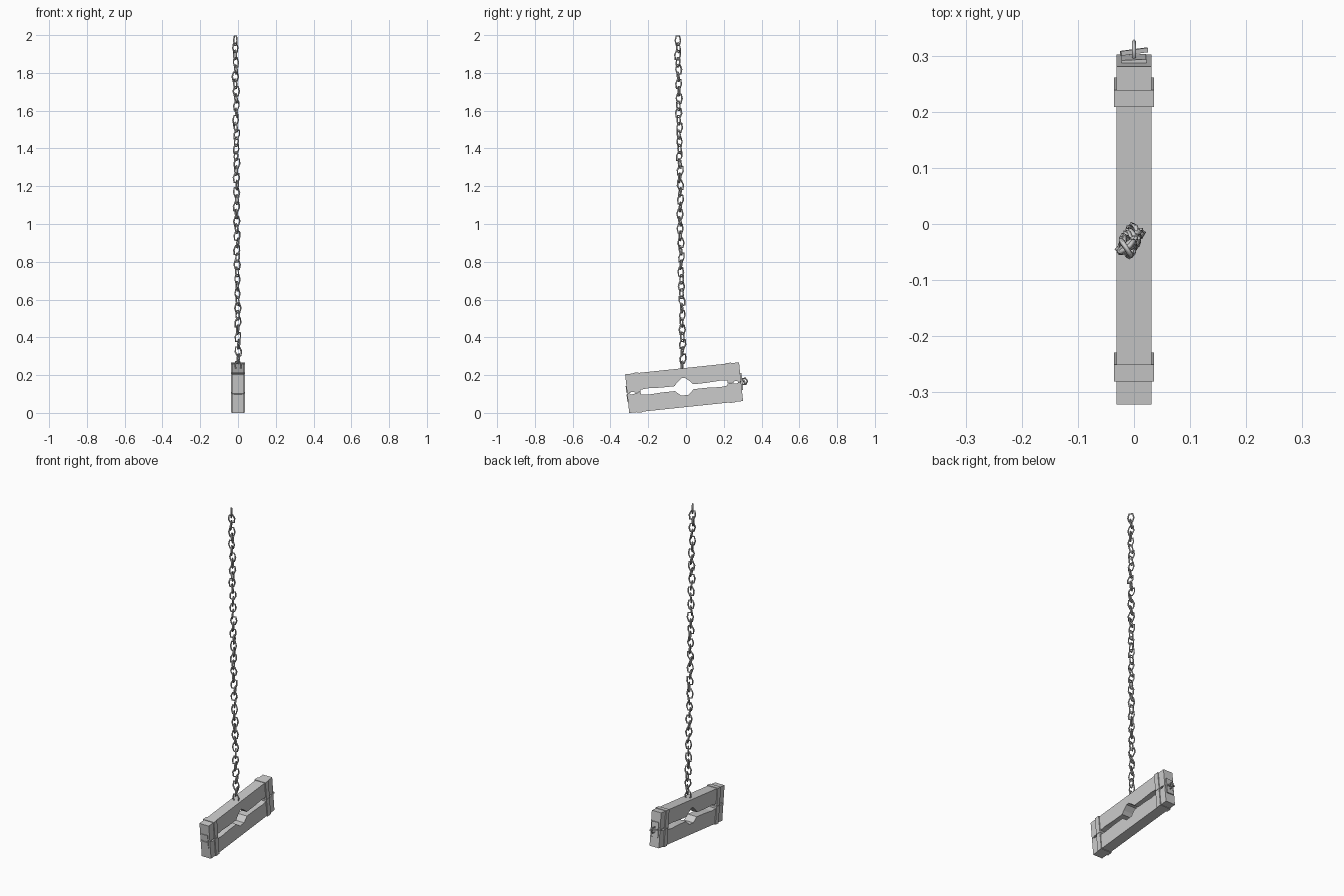
import bpy, bmesh, math, random
from mathutils import Matrix, Vector, Euler

if "Cube" in bpy.data.objects:
    bpy.data.objects.remove(bpy.data.objects["Cube"])

random.seed(4)
# local frame of the tilted board: x thickness, y length, z height
BOARD = Matrix.Translation((0, -0.01, 0.1335)) @ Matrix.Rotation(math.radians(6), 4, 'X')


def add_mesh(name, bm, matrix):
    bmesh.ops.recalc_face_normals(bm, faces=bm.faces)
    me = bpy.data.meshes.new(name)
    bm.to_mesh(me)
    bm.free()
    ob = bpy.data.objects.new(name, me)
    bpy.context.collection.objects.link(ob)
    me.transform(matrix)
    return ob


def plank(name, profile, half):
    bm = bmesh.new()
    face = bm.faces.new([bm.verts.new((-half, y, z)) for y, z in profile])
    out = bmesh.ops.extrude_face_region(bm, geom=[face])
    bmesh.ops.translate(bm, vec=(2 * half, 0, 0),
                        verts=[g for g in out['geom'] if isinstance(g, bmesh.types.BMVert)])
    return add_mesh(name, bm, BOARD)


def box(name, loc, size, rot=(0, 0, 0)):
    bm = bmesh.new()
    bmesh.ops.create_cube(bm, size=1)
    m = Matrix.Translation(loc) @ Euler(rot).to_matrix().to_4x4() @ Matrix.Diagonal((*size, 1))
    return add_mesh(name, bm, BOARD @ m)


def wire(name, loops, radius):
    cu = bpy.data.curves.new(name, 'CURVE')
    cu.dimensions = '3D'
    cu.bevel_depth = radius
    cu.bevel_resolution = 0
    for pts in loops:
        sp = cu.splines.new('POLY')
        sp.points.add(len(pts) - 1)
        for p, co in zip(sp.points, pts):
            p.co = (*co, 1)
        sp.use_cyclic_u = True
    ob = bpy.data.objects.new(name, cu)
    bpy.context.collection.objects.link(ob)
    bpy.ops.object.select_all(action='DESELECT')
    ob.select_set(True)
    bpy.context.view_layer.objects.active = ob
    bpy.ops.object.convert(target='MESH')
    bpy.context.object.name = name


# two planks: wrist slots at the sides, neck opening in the middle
def edge(s, neck):
    side = [(0.303, 0.001), (0.288, 0.001), (0.284, 0.006), (0.266, 0.006), (0.262, 0.001),
            (0.24, 0.001), (0.236, 0.012), (0.195, 0.017), (0.12, 0.013), (0.05, 0.013)]
    pts = side + neck + [(-y, z) for y, z in reversed(side)]
    pts += [(-0.303, 0.103), (0.303, 0.103)]
    return [(y, s * z) for y, z in pts]


plank("upper_plank", edge(1, [(0.035, 0.03), (0.008, 0.052), (-0.008, 0.052), (-0.035, 0.03)]), 0.031)
plank("lower_plank", edge(-1, [(0.02, 0.04), (-0.02, 0.04)]), 0.031)

# iron bands near both ends
for side, end in ((-1, "left"), (1, "right")):
    for s, row in ((-1, "lower"), (1, "upper")):
        box(f"{row}_{end}_band", (0, side * 0.246, s * 0.0535), (0.072, 0.03, 0.105))

# hinge plates at one end, hasp and locking pin at the other
for s, row in ((-1, "lower"), (1, "upper")):
    box(f"{row}_hinge_leaf", (0, -0.304, s * 0.022), (0.042, 0.006, 0.038))
box("hasp_plate", (0, 0.305, 0), (0.044, 0.008, 0.09), (0, 0, 0.05))
box("hasp_pin", (0, 0.319, 0), (0.05, 0.008, 0.008), (0, 0.3, 0.1))
ring = [BOARD @ Vector((0, 0.319 + 0.018 * math.cos(a), 0.018 * math.sin(a)))
        for a in (i * math.pi / 3 for i in range(6))]
wire("hasp_ring", [ring], 0.004)

# hanging chain of six-sided links, alternately turned
LINK = [(0.01, 0.0245), (0.0165, 0), (0.01, -0.0245), (-0.01, -0.0245), (-0.0165, 0), (-0.01, 0.0245)]
bottom, top, count = Vector((0.002, -0.018, 0.249)), Vector((-0.014, -0.043, 1.971)), 46
links = []
for i in range(count):
    t = i / (count - 1)
    wob = 0 if i == count - 1 else 1
    c = bottom.lerp(top, t) + wob * Vector((random.uniform(-.003, .003), random.uniform(-.003, .003), 0))
    rot = Euler((wob * random.uniform(-.2, .2), wob * random.uniform(-.2, .2),
                 math.radians(25 + 90 * (i % 2) + random.uniform(-12, 12)))).to_matrix()
    links.append([c + rot @ Vector((x, 0, z)) for x, z in LINK])
wire("chain", links, 0.0045)
